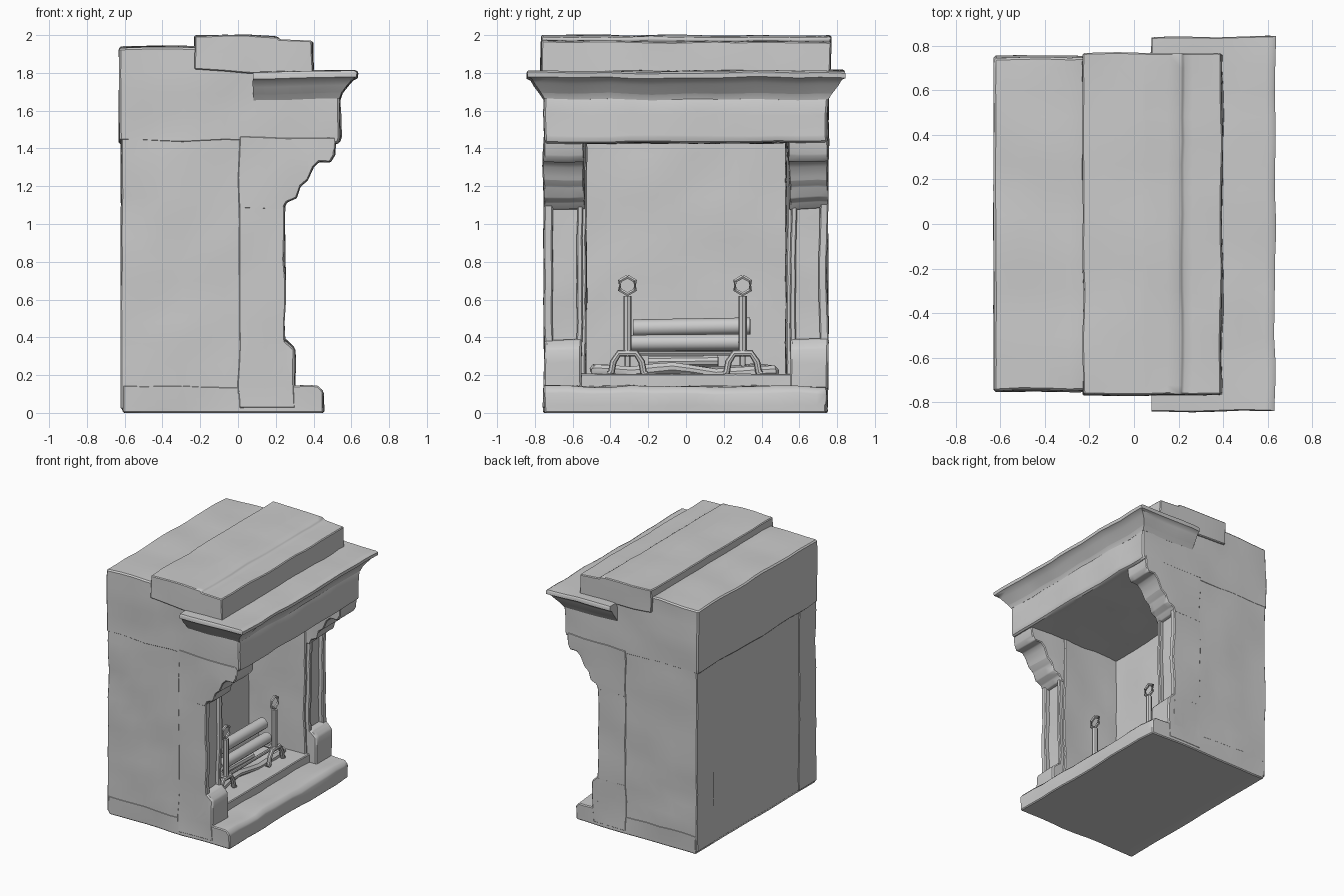
import bpy, bmesh, math
from mathutils import Vector, noise

cube = bpy.data.objects.get("Cube")
if cube:
    bpy.data.objects.remove(cube, do_unlink=True)

stone = bpy.data.materials.new("grey stone")
stone.use_nodes = True
stone.diffuse_color = (0.6, 0.6, 0.6, 1)
stone.node_tree.nodes["Principled BSDF"].inputs["Base Color"].default_value = (0.6, 0.6, 0.6, 1)


def finish(bm, name, bevel=0.0, rough=0.0, step=0.11):
    """Soften edges, slice the solid into a grid, wear it, and make the object."""
    bmesh.ops.recalc_face_normals(bm, faces=bm.faces)
    if bevel:
        edges = [e for e in bm.edges if e.calc_face_angle(0) > 0.6]
        bmesh.ops.bevel(bm, geom=edges, offset=bevel, segments=1, affect='EDGES', clamp_overlap=True)
    if rough:
        for axis in range(3):
            normal = Vector([float(i == axis) for i in range(3)])
            for k in range(-9, 20):
                geom = bm.verts[:] + bm.edges[:] + bm.faces[:]
                bmesh.ops.bisect_plane(bm, geom=geom, plane_co=normal * (k + 0.37) * step, plane_no=normal)
        for v in bm.verts:
            shift = noise.noise_vector(v.co * 4.3) * rough
            # the back and the underside stay nearly flat
            if v.co.z < 0.03:
                shift.z = 0
            if v.co.x < -0.6:
                shift.x *= 0.4
            v.co += shift
    mesh = bpy.data.meshes.new(name)
    bm.to_mesh(mesh)
    bm.free()
    obj = bpy.data.objects.new(name, mesh)
    bpy.context.collection.objects.link(obj)
    mesh.materials.append(stone)
    bpy.ops.object.select_all(action='DESELECT')
    obj.select_set(True)
    bpy.context.view_layer.objects.active = obj
    bpy.ops.object.shade_smooth_by_angle(angle=math.radians(35))
    return obj


def slab(name, profile, y0, y1, bevel=0.01, rough=0.014):
    """Side profile (x, z) pushed across from y0 to y1."""
    bm = bmesh.new()
    face = bm.faces.new([bm.verts.new((x, y0, z)) for x, z in profile])
    ext = bmesh.ops.extrude_face_region(bm, geom=[face])
    moved = [g for g in ext["geom"] if isinstance(g, bmesh.types.BMVert)]
    bmesh.ops.translate(bm, verts=moved, vec=(0, y1 - y0, 0))
    return finish(bm, name, bevel, rough)


def box(name, x0, x1, y0, y1, z0, z1, **kw):
    return slab(name, [(x0, z0), (x1, z0), (x1, z1), (x0, z1)], y0, y1, **kw)


def tube(name, points, radius, sides=8):
    """Capped tube along a path."""
    bm = bmesh.new()
    pts = [Vector(p) for p in points]
    rings = []
    for i, p in enumerate(pts):
        d = pts[min(i + 1, len(pts) - 1)] - pts[max(i - 1, 0)]
        q = d.to_track_quat('Z', 'Y')
        rings.append([bm.verts.new(p + q @ Vector((radius * math.cos(a), radius * math.sin(a), 0)))
                      for a in (math.tau * s / sides for s in range(sides))])
    for a, b in zip(rings, rings[1:]):
        for s in range(sides):
            t = (s + 1) % sides
            bm.faces.new((a[s], a[t], b[t], b[s]))
    bm.faces.new(rings[0])
    bm.faces.new(rings[-1])
    return finish(bm, name)


# Hearth and raised firebox floor
slab("hearth", [(-0.61, 0.01), (-0.6, 0), (0.45, 0), (0.45, 0.11), (0.42, 0.14), (-0.61, 0.15)], -0.75, 0.75, bevel=0.016)
box("firebox_floor", -0.4, 0.24, -0.56, 0.56, 0.1, 0.205, bevel=0.006, rough=0.008)

# Back wall and upper breast
box("back_wall", -0.615, -0.27, -0.745, 0.745, 0.02, 1.5, bevel=0.006)
slab("upper_breast", [(-0.63, 1.43), (0.53, 1.43), (0.54, 1.46), (0.54, 1.66), (0.5, 1.74),
                      (0.3, 1.79), (-0.2, 1.94), (-0.63, 1.935)], -0.75, 0.75)

# Chimney block with a slightly stepped top
slab("chimney_block", [(-0.23, 1.82), (0.4, 1.78), (0.395, 1.965), (0.22, 1.975), (0.21, 1.99),
                       (0.05, 1.998), (-0.23, 1.998)], -0.768, 0.765, bevel=0.006, rough=0.01)

# Jambs, pilasters, plinths and stepped corbels
corbel = [(0.0, 1.08), (0.24, 1.08), (0.26, 1.12), (0.31, 1.14), (0.33, 1.2), (0.37, 1.23), (0.4, 1.3),
          (0.43, 1.33), (0.49, 1.33), (0.51, 1.37), (0.515, 1.46), (0.0, 1.46)]
plinth = [(0.0, 0.02), (0.3, 0.02), (0.3, 0.34), (0.25, 0.39), (0.0, 0.39)]
for side, s in (("left", 1), ("right", -1)):
    box(side + "_jamb", -0.62, 0.215, s * 0.53, s * 0.748, 0.02, 1.5, bevel=0.007)
    box(side + "_pilaster_outer_edge", 0.0, 0.25, s * 0.705, s * 0.752, 0.1, 1.12, bevel=0.007)
    box(side + "_pilaster_inner_edge", 0.0, 0.245, s * 0.55, s * 0.58, 0.1, 1.12, bevel=0.006)
    slab(side + "_plinth", plinth, s * 0.55, s * 0.752)
    slab(side + "_corbel", corbel, s * 0.54, s * 0.753, bevel=0.006)

# Moulded mantel shelf, flaring outward on three sides
bm = bmesh.new()
levels = [(1.66, 0.54, 0.75), (1.69, 0.55, 0.77), (1.73, 0.58, 0.8), (1.765, 0.61, 0.82),
          (1.775, 0.63, 0.84), (1.8, 0.632, 0.84), (1.81, 0.615, 0.835)]
rings = [[bm.verts.new((x, y, z)) for x, y in ((0.08, -w), (front, -w), (front, w), (0.08, w))]
         for z, front, w in levels]
for a, b in zip(rings, rings[1:]):
    for i in range(4):
        j = (i + 1) % 4
        bm.faces.new((a[i], a[j], b[j], b[i]))
bm.faces.new(rings[0])
bm.faces.new(rings[-1])
finish(bm, "mantel_shelf", rough=0.012)

# Ash bed and logs
box("ash_bed", -0.25, 0.08, -0.5, 0.5, 0.19, 0.25, bevel=0.02, rough=0.03)
tube("upper_log", [(-0.04, -0.28, 0.45), (-0.02, 0.34, 0.46)], 0.045, 12)
tube("lower_front_log", [(0.03, -0.29, 0.37), (0.04, 0.31, 0.375)], 0.043, 12)
tube("lower_back_log", [(-0.09, -0.28, 0.37), (-0.08, 0.32, 0.37)], 0.043, 12)
tube("ember_log", [(-0.02, -0.2, 0.27), (0.0, 0.17, 0.275)], 0.03, 10)
tube("grate_bar", [(0.1, -0.3, 0.315), (0.1, 0.3, 0.315)], 0.012)

# Firedogs: arched feet, post, ring finial and rear bar
for side, y in (("left", 0.3), ("right", -0.31)):
    feet = [(-0.1, 0.205), (-0.085, 0.215), (-0.075, 0.27), (-0.045, 0.315), (0.045, 0.315),
            (0.075, 0.27), (0.085, 0.215), (0.1, 0.205)]
    tube(side + "_firedog_feet", [(0.12, y + dy, z) for dy, z in feet], 0.018)
    tube(side + "_firedog_post", [(0.11, y, 0.3), (0.11, y, 0.62)], 0.022)
    tube(side + "_firedog_rear_bar", [(0.11, y, 0.315), (-0.16, y, 0.315), (-0.18, y, 0.21)], 0.016)
    ring = [(0.11, y + 0.047 * math.sin(k * math.tau / 6), 0.675 + 0.047 * math.cos(k * math.tau / 6))
            for k in range(7)]
    tube(side + "_firedog_ring", ring, 0.012, 6)
